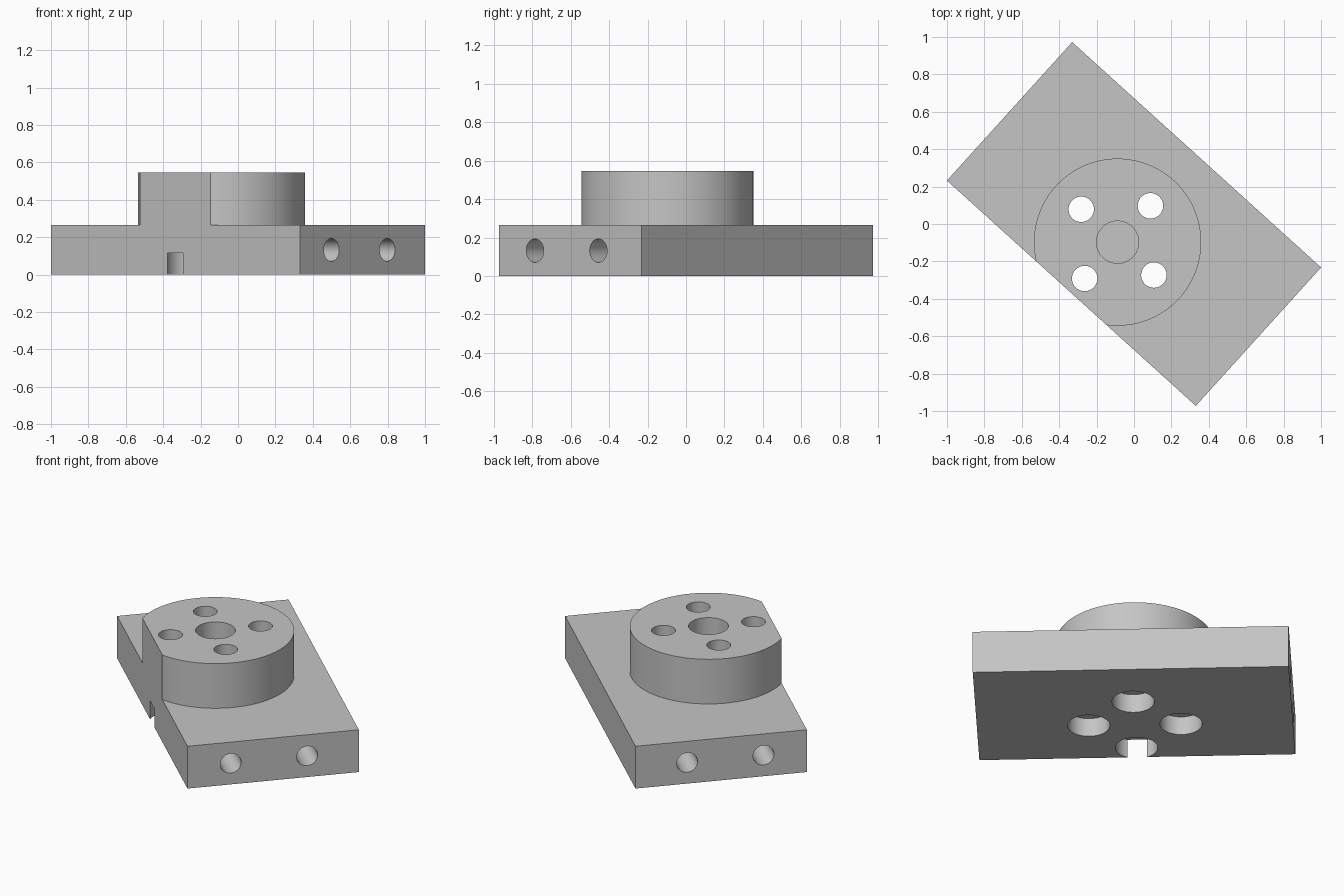
import bpy
import math

cube = bpy.data.objects.get("Cube")
if cube:
    bpy.data.objects.remove(cube, do_unlink=True)

LENGTH, WIDTH, PLATE_H, TOP = 1.795, 0.998, 0.265, 0.545
BOSS_Y, BOSS_R = -0.131, 0.447
BOLT_CIRCLE = 0.262

grey = bpy.data.materials.new("machined grey")
grey.use_nodes = True
colour = (0.56, 0.56, 0.56, 1)
grey.diffuse_color = colour
grey.node_tree.nodes["Principled BSDF"].inputs["Base Color"].default_value = colour


def box(name, x0, x1, y0, y1, z0, z1):
    bpy.ops.mesh.primitive_cube_add(
        size=1, location=((x0 + x1) / 2, (y0 + y1) / 2, (z0 + z1) / 2))
    ob = bpy.context.object
    ob.name = name
    ob.scale = (x1 - x0, y1 - y0, z1 - z0)
    bpy.ops.object.transform_apply(location=True, rotation=True, scale=True)
    ob.data.materials.append(grey)
    return ob


def cylinder(name, radius, x, y, z0, z1, sides=64):
    bpy.ops.mesh.primitive_cylinder_add(
        vertices=sides, radius=radius, depth=z1 - z0, location=(x, y, (z0 + z1) / 2))
    ob = bpy.context.object
    ob.name = name
    ob.data.materials.append(grey)
    return ob


def combine(target, tool, operation):
    tool.hide_render = True
    bpy.context.view_layer.objects.active = target
    mod = target.modifiers.new(tool.name, "BOOLEAN")
    mod.operation = operation
    mod.solver = "EXACT"
    mod.object = tool
    bpy.ops.object.modifier_apply(modifier=mod.name)
    bpy.data.objects.remove(tool, do_unlink=True)


# Base plate and round boss, trimmed together along the front
body = box("mounting_block", -LENGTH / 2, LENGTH / 2, -0.7, WIDTH / 2, 0, PLATE_H)
combine(body, cylinder("boss", BOSS_R, 0, BOSS_Y, 0.1, TOP, 128), "UNION")
combine(body, box("front_trim", -1, 1, -1, -WIDTH / 2, -0.1, 1), "DIFFERENCE")

# Blind centre bore
combine(body, cylinder("centre_bore", 0.113, 0, BOSS_Y, 0.265, 0.7), "DIFFERENCE")

# Four bolt holes, counterbored from below
for i in range(4):
    a = i * math.pi / 2
    x, y = BOLT_CIRCLE * math.cos(a), BOSS_Y + BOLT_CIRCLE * math.sin(a)
    combine(body, cylinder("bolt_hole", 0.068, x, y, -0.1, 0.7), "DIFFERENCE")
    combine(body, cylinder("counterbore", 0.12, x, y, -0.1, 0.115), "DIFFERENCE")

# Two blind holes in each end
for side in (-1, 1):
    for y in (-0.247, 0.198):
        hole = cylinder("end_hole", 0.061, 0, 0, -0.4, 0.4)
        hole.rotation_euler = (0, math.pi / 2, 0)
        hole.location = (side * LENGTH / 2, y, 0.132)
        bpy.context.view_layer.update()
        combine(body, hole, "DIFFERENCE")

# Finish: smooth round walls, then turn the block on its base
bpy.ops.object.select_all(action="DESELECT")
body.select_set(True)
bpy.context.view_layer.objects.active = body
body.rotation_euler.z = math.radians(-42.15)
bpy.ops.object.transform_apply(location=False, rotation=True, scale=False)
bpy.ops.object.shade_smooth_by_angle(angle=math.radians(30))
